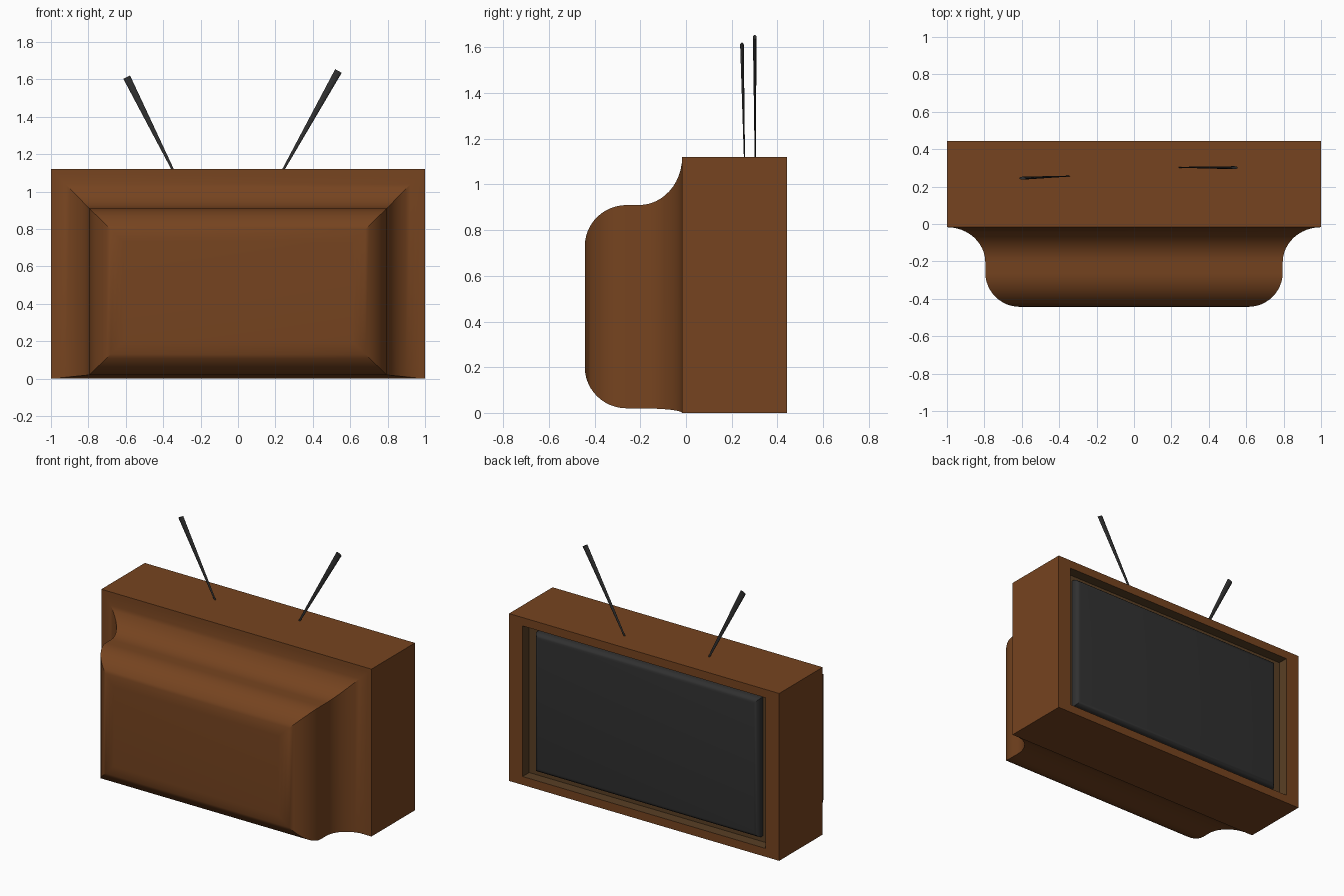
import bpy, bmesh
from math import sin, cos, pi, radians
from mathutils import Vector, Matrix

if "Cube" in bpy.data.objects:
    bpy.data.objects.remove(bpy.data.objects["Cube"])

BACK, FRONT, TOP = 0.443, -0.443, 1.12
SEAM = -0.017


def material(name, rgb):
    m = bpy.data.materials.new(name)
    m.diffuse_color = (*rgb, 1)
    m.use_nodes = True
    m.node_tree.nodes["Principled BSDF"].inputs["Base Color"].default_value = m.diffuse_color
    return m


wood = material("wood", (0.18, 0.057, 0.014))
dark_wood = material("dark_wood", (0.1, 0.05, 0.018))
black = material("black_plastic", (0.03, 0.03, 0.03))


def finish(bm, name, mat, angle=30):
    me = bpy.data.meshes.new(name)
    bm.to_mesh(me)
    bm.free()
    ob = bpy.data.objects.new(name, me)
    bpy.context.collection.objects.link(ob)
    me.materials.append(mat)
    bpy.ops.object.select_all(action='DESELECT')
    ob.select_set(True)
    bpy.context.view_layer.objects.active = ob
    bpy.ops.object.shade_smooth_by_angle(angle=radians(angle))
    return ob


def loft(sections, name, mat, cap_start=False, cap_end=False):
    """Skin rectangles given as (y, half width, bottom z, top z), front to back."""
    bm = bmesh.new()
    rings = [[bm.verts.new(p) for p in ((-w, y, a), (w, y, a), (w, y, b), (-w, y, b))]
             for y, w, a, b in sections]
    for r, s in zip(rings, rings[1:]):
        for i in range(4):
            j = (i + 1) % 4
            bm.faces.new((r[i], r[j], s[j], s[i]))
    if cap_start:
        bm.faces.new(rings[0][::-1])
    if cap_end:
        bm.faces.new(rings[-1])
    bm.normal_update()
    return finish(bm, name, mat)


def scaled(y, k):
    """Cabinet outline scaled about its centre."""
    return (y, k, TOP / 2 * (1 - k), TOP / 2 * (1 + k))


# cabinet: rounded hump, concave flare, straight box, picture frame and recess wall
N = 12
angles = [i / N * pi / 2 for i in range(N + 1)]
hump = [(-0.26 + (FRONT + 0.26) * cos(t), 0.61 + 0.185 * sin(t),
         0.20 - 0.18 * sin(t), 0.73 + 0.18 * sin(t)) for t in angles]
flare = [(-0.205 + (SEAM + 0.205) * sin(t), 1 - 0.205 * cos(t),
          0.02 * cos(t), TOP - 0.21 * cos(t)) for t in angles]
loft(hump + flare + [scaled(BACK, 1), scaled(BACK, 0.9)],
     "cabinet", wood, cap_start=True)

# recessed surround behind the screen
loft([scaled(BACK, 0.9), scaled(BACK - 0.07, 0.9)],
     "screen_surround", dark_wood, cap_end=True)

# screen with rounded edges
bm = bmesh.new()
bmesh.ops.create_cube(bm, size=1, matrix=Matrix.Translation((0, BACK - 0.05, TOP / 2))
                      @ Matrix.Diagonal((1.66, 0.06, 0.93, 1)))
rim = [e for e in bm.edges if all(v.co.y > BACK - 0.05 for v in e.verts)]
bmesh.ops.bevel(bm, geom=rim, offset=0.032, segments=5, profile=0.5, affect='EDGES')
finish(bm, "screen", black)


# flattened aerials that widen towards the tip
def aerial(name, base, tip):
    base, tip = Vector(base), Vector(tip)
    axis = tip - base
    z = axis.normalized()
    x = Vector((0, 1, 0)).cross(z).normalized()
    rot = Matrix((x, z.cross(x), z)).transposed().to_4x4()
    bm = bmesh.new()
    bmesh.ops.create_cone(bm, cap_ends=True, segments=12, radius1=0.006, radius2=0.02,
                          depth=axis.length,
                          matrix=Matrix.Translation((base + tip) / 2) @ rot
                          @ Matrix.Diagonal((1, 0.4, 1, 1)))
    finish(bm, name, black, 40)


aerial("left_aerial", (-0.345, 0.256, 1.11), (-0.595, 0.245, 1.612))
aerial("right_aerial", (0.238, 0.303, 1.11), (0.537, 0.301, 1.645))
